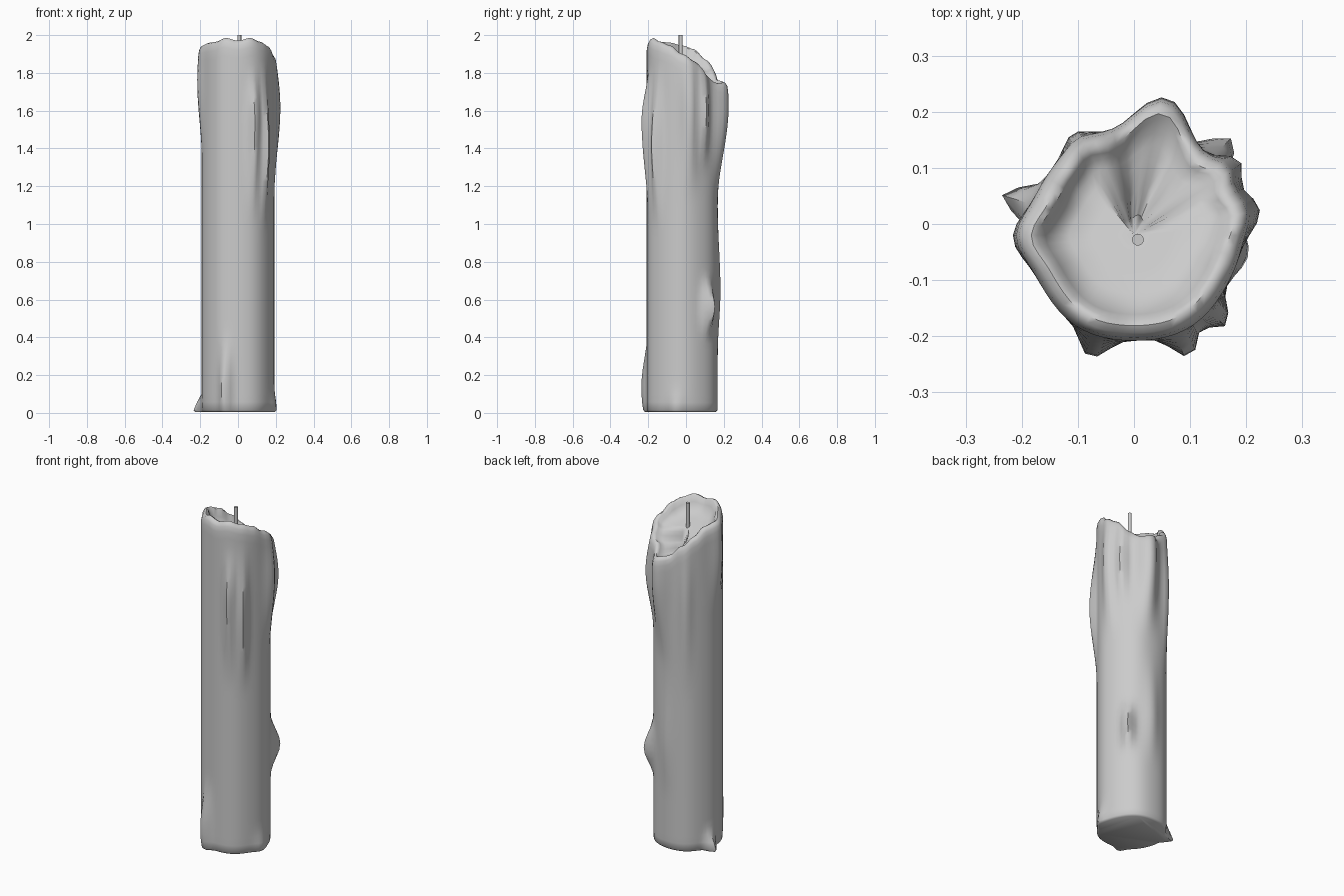
import bpy, bmesh, math

if "Cube" in bpy.data.objects:
    bpy.data.objects.remove(bpy.data.objects["Cube"])

CX, CY, N = 0.0, -0.02, 64

# Rim height every 22.5 degrees, starting at +x
RIM = [1.90, 1.86, 1.79, 1.745, 1.76, 1.82, 1.875, 1.925,
       1.945, 1.96, 1.965, 1.985, 1.97, 1.985, 1.965, 1.945]

# Wax drips: angle, angular width, low z, peak z, high z, height
DRIPS = [(77, 15, 1.10, 1.62, 2.3, .062), (12, 12, 1.10, 1.62, 2.05, .038),
         (35, 9, 1.25, 1.60, 1.95, .042), (44, 9, 0.38, 0.56, 0.75, .055),
         (181, 13, 1.35, 1.75, 2.2, .024), (163, 8, -0.3, 0.0, 0.14, .058),
         (121, 9, 0.9, 1.5, 2.0, .020), (250, 9, -0.3, 0.14, 0.45, .040),
         (295, 8, 0.98, 1.55, 1.85, .046), (316, 8, 0.95, 1.42, 1.9, .040),
         (350, 12, -0.3, 0.0, 0.16, .018), (85, 13, 0.3, 0.65, 1.1, .015)]


def rim_z(a):
    f = (math.degrees(a) % 360) / 22.5
    i, t = int(f), f - int(f)
    t = t * t * (3 - 2 * t)
    return RIM[i % 16] * (1 - t) + RIM[(i + 1) % 16] * t


def radius(a, z):
    r = 0.19 + 0.002 * math.cos(6 * a)
    for ang, w, lo, pk, hi, h in DRIPS:
        d = (math.degrees(a) - ang + 180) % 360 - 180
        t = (z - lo) / (pk - lo) if z < pk else (hi - z) / (hi - pk)
        if t > 0:
            r += h * math.exp(-(d / w) ** 2) * t * t * (3 - 2 * t)
    return r


def bowl_z(a, r):
    y = CY + r * math.sin(a)
    return min(1.86 - 0.42 * (y + 0.03), rim_z(a) - 0.02)


# Candle body: stacked side rings, rounded rim, then the melted hollow
bm = bmesh.new()
rings = []


def ring(fn):
    row = []
    for k in range(N):
        a = 2 * math.pi * k / N
        r, z = fn(a)
        row.append(bm.verts.new((CX + r * math.cos(a), CY + r * math.sin(a), z)))
    rings.append(row)


ring(lambda a: (radius(a, 0) - 0.012, 0.004))
ring(lambda a: (radius(a, 0) - 0.002, 0.014))
SIDE = 44
for s in range(1, SIDE + 1):
    def side(a, s=s):
        z = 0.014 + (rim_z(a) - 0.05 - 0.014) * s / SIDE
        return radius(a, z), z
    ring(side)
for inset, drop in ((0.005, 0.022), (0.014, 0.006), (0.027, 0.0), (0.038, 0.006)):
    ring(lambda a: (radius(a, rim_z(a) - 0.05) - inset, rim_z(a) - drop))
for f, blend in ((0.75, 0.45), (0.66, 0.8), (0.55, 1), (0.35, 1), (0.15, 1)):
    def hollow(a):
        r = f * radius(a, rim_z(a) - 0.05)
        return r, (1 - blend) * (rim_z(a) - 0.012) + blend * bowl_z(a, r)
    ring(hollow)

for lower, upper in zip(rings, rings[1:]):
    for k in range(N):
        j = (k + 1) % N
        bm.faces.new((lower[k], lower[j], upper[j], upper[k]))
bm.faces.new(rings[0][::-1])
tip = bm.verts.new((CX, CY, bowl_z(0, 0)))
for k in range(N):
    bm.faces.new((rings[-1][k], rings[-1][(k + 1) % N], tip))

mesh = bpy.data.meshes.new("candle_body")
bm.to_mesh(mesh)
bm.free()
body = bpy.data.objects.new("candle_body", mesh)
bpy.context.collection.objects.link(body)

# Wick
bpy.ops.mesh.primitive_cylinder_add(vertices=16, radius=0.0105, depth=0.2,
                                    location=(0.007, -0.028, 1.90))
wick = bpy.context.object
wick.name = "wick"

for ob in (body, wick):
    bpy.ops.object.select_all(action='DESELECT')
    ob.select_set(True)
    bpy.context.view_layer.objects.active = ob
    bpy.ops.object.shade_smooth_by_angle(angle=math.radians(50))
